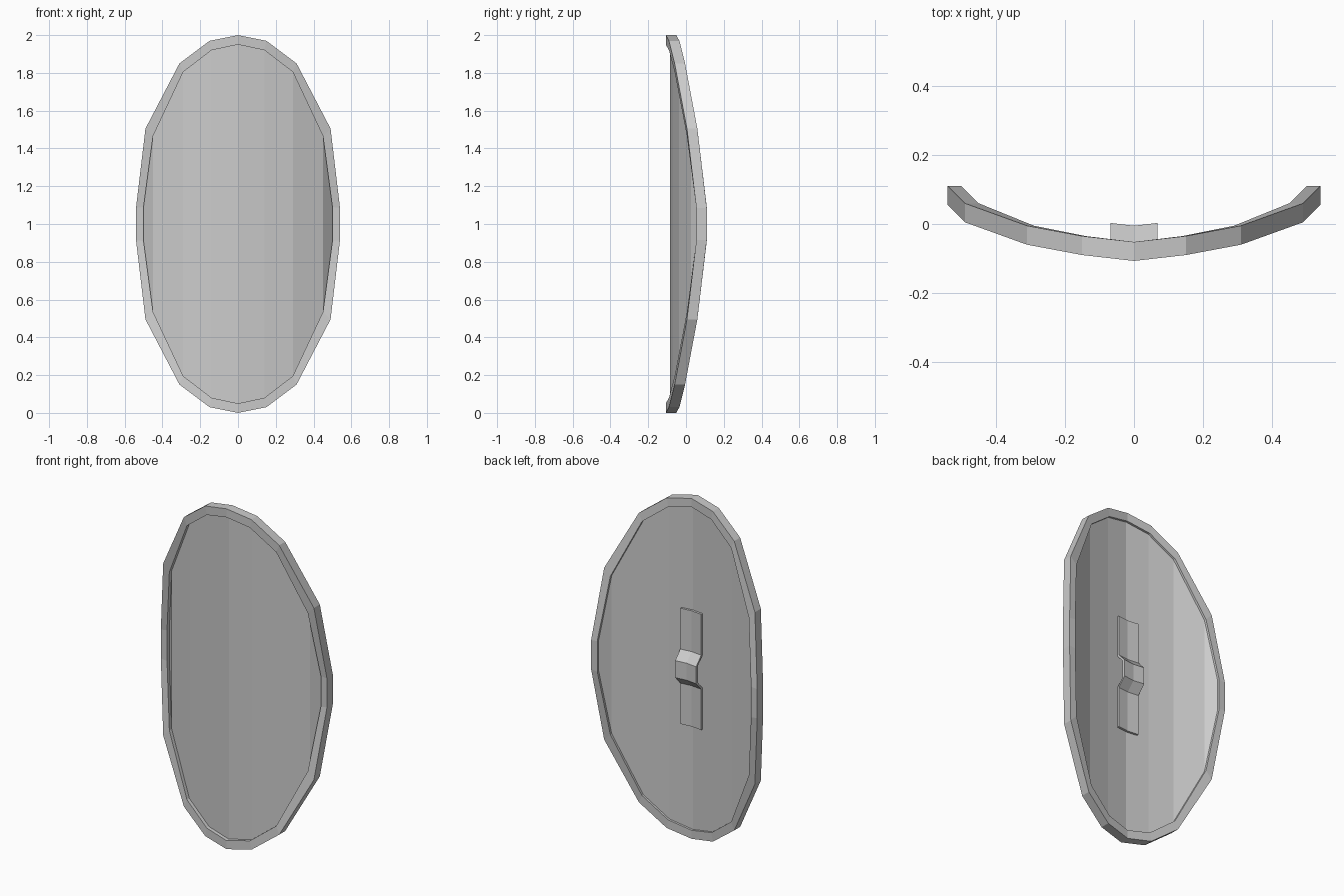
import bpy
from mathutils import Vector

if "Cube" in bpy.data.objects:
    bpy.data.objects.remove(bpy.data.objects["Cube"])

grey = bpy.data.materials.new("plain grey")
grey.use_nodes = True
colour = (0.6, 0.6, 0.6, 1)
grey.diffuse_color = colour
grey.node_tree.nodes["Principled BSDF"].inputs["Base Color"].default_value = colour

MID = 1.0
RIM_DEPTH = 0.055
# One quarter of each outline: half width and half height
OUTER = [(0, 1), (0.15, 0.97), (0.31, 0.85), (0.49, 0.505), (0.54, 0.085)]
INNER = [(0, 0.95), (0.14, 0.92), (0.29, 0.805), (0.45, 0.465), (0.5, 0.09)]
# Front surface depth at each step away from the middle
CURVE = [-0.107, -0.09, -0.06, 0.005, 0.055]


def make(name, verts, faces):
    mesh = bpy.data.meshes.new(name)
    mesh.from_pydata(verts, [], faces)
    mesh.materials.append(grey)
    mesh.validate()
    obj = bpy.data.objects.new(name, mesh)
    bpy.context.collection.objects.link(obj)
    return obj


def ring(quarter, offset):
    """Mirror a quarter outline into a closed loop bent along the curve."""
    right = [(x, y, z) for (x, z), y in zip(quarter, CURVE)]
    right += [(x, y, -z) for x, y, z in reversed(right)]
    left = [(-x, y, z) for x, y, z in reversed(right[1:-1])]
    return [Vector((x, y + offset, z + MID)) for x, y, z in right + left]


def loft(name, rows, close_rows):
    """Join rows of points, each a closed loop, into one surface."""
    n, m = len(rows[0]), len(rows)
    faces = []
    for r in range(m if close_rows else m - 1):
        a, b = r * n, (r + 1) % m * n
        faces += [(a + i, a + (i + 1) % n, b + (i + 1) % n, b + i)
                  for i in range(n)]
    if not close_rows:
        faces += [tuple(reversed(range(n))),
                  tuple(range((m - 1) * n, m * n))]
    return make(name, [p for row in rows for p in row], faces)


# Raised rim
loft("rim", [ring(OUTER, 0), ring(OUTER, RIM_DEPTH),
             ring(INNER, RIM_DEPTH), ring(INNER, 0)], True)

# Curved panel, recessed between the two rim edges
half = [(x, z, y) for (x, z), y in zip(INNER, CURVE)]
columns = [(-x, z, y) for x, z, y in reversed(half[1:])] + half
front, back = 0.022, 0.042
loft("panel", [[(x, y + front, MID - z), (x, y + front, MID + z),
                (x, y + back, MID + z), (x, y + back, MID - z)]
               for x, z, y in columns], False)

# Bent strap handle on the back
upper = [(0.05, -0.005), (0.10, -0.052), (0.34, -0.052)]
path = [(-z, y) for z, y in reversed(upper)] + upper
strap = 0.016
sections = []
for x, bend in ((-0.068, 0.008), (0, 0), (0.068, 0.008)):
    outside = [(x, y + bend, MID + z) for z, y in path]
    inside = [(x, y + bend - strap, MID + z) for z, y in path]
    sections.append(outside + inside[::-1])
handle = loft("handle", sections, False)

# Consistent outward normals
import bmesh
for name in ("rim", "panel", "handle"):
    mesh = bpy.data.objects[name].data
    bm = bmesh.new()
    bm.from_mesh(mesh)
    bmesh.ops.recalc_face_normals(bm, faces=bm.faces)
    bm.to_mesh(mesh)
    bm.free()
